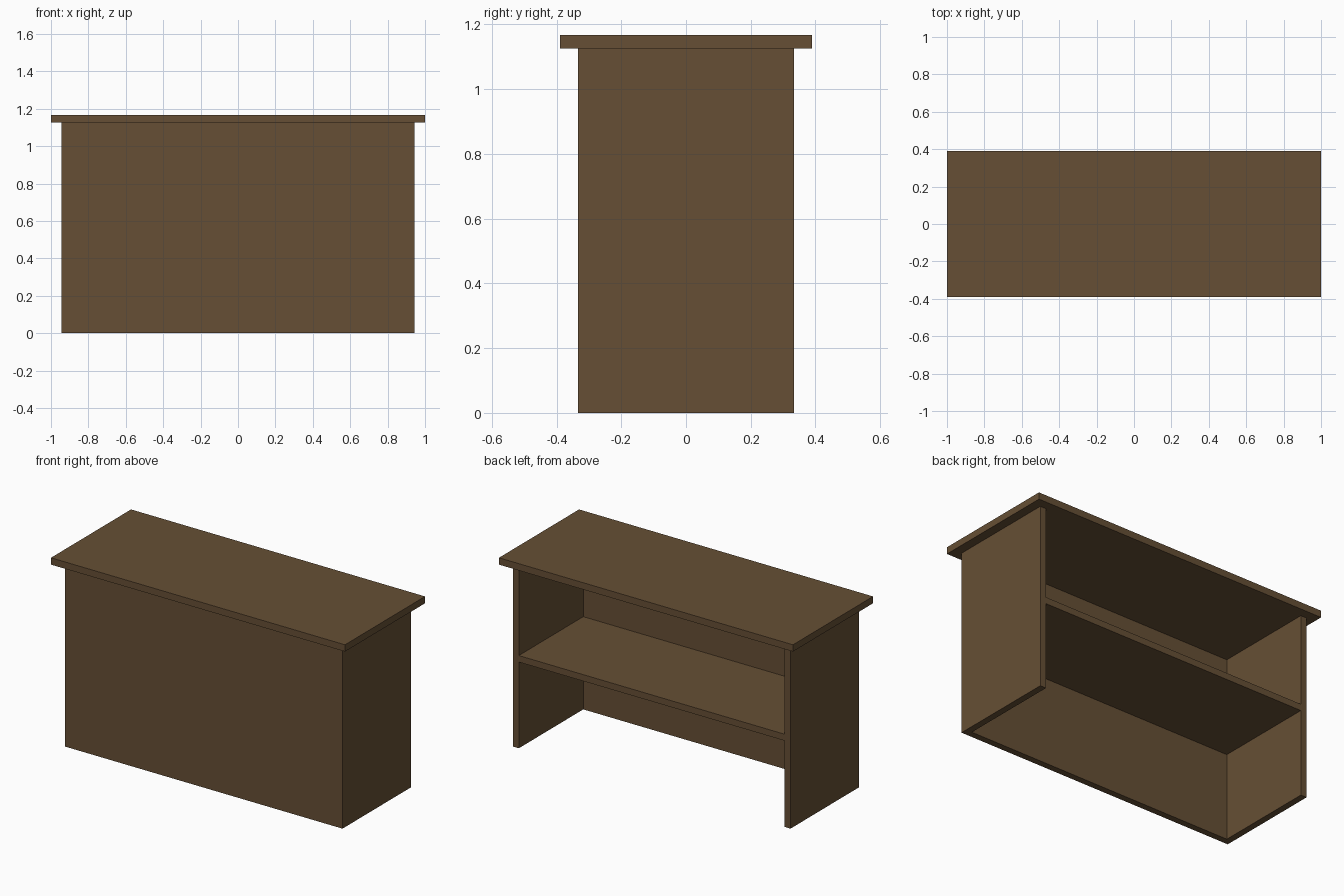
import bpy
import bmesh
from mathutils import Vector

cube = bpy.data.objects.get("Cube")
if cube:
    bpy.data.objects.remove(cube, do_unlink=True)

# Single brown wood colour
wood = bpy.data.materials.new("brown_wood")
wood.use_nodes = True
wood.diffuse_color = (0.133, 0.078, 0.035, 1)
shader = next(n for n in wood.node_tree.nodes if n.type == "BSDF_PRINCIPLED")
shader.inputs["Base Color"].default_value = wood.diffuse_color
shader.inputs["Roughness"].default_value = 0.8


def board(name, low, high):
    """Box-shaped board between two opposite corners."""
    low, high = Vector(low), Vector(high)
    bm = bmesh.new()
    bmesh.ops.create_cube(bm, size=1)
    bmesh.ops.scale(bm, vec=high - low, verts=bm.verts)
    bmesh.ops.translate(bm, vec=(low + high) / 2, verts=bm.verts)
    mesh = bpy.data.meshes.new(name)
    bm.to_mesh(mesh)
    bm.free()
    mesh.materials.append(wood)
    obj = bpy.data.objects.new(name, mesh)
    bpy.context.collection.objects.link(obj)
    return obj


half_w, half_d = 0.944, 0.333    # cabinet body
top_w, top_d = 1.0, 0.389        # overhanging top
body_h, full_h = 1.125, 1.167
t = 0.04                         # board thickness
shelf_z = 0.53
inner_w, inner_y = half_w - t, -half_d + t

# Overhanging counter top
board("counter_top", (-top_w, -top_d, body_h), (top_w, top_d, full_h))

# Closed front, open back
board("front_panel", (-half_w, -half_d, 0), (half_w, inner_y, body_h))

# Side panels
board("left_side_panel", (inner_w, inner_y, 0), (half_w, half_d, body_h))
board("right_side_panel", (-half_w, inner_y, 0), (-inner_w, half_d, body_h))

# Shelf, flush with the open back
board("shelf", (-inner_w, inner_y, shelf_z), (inner_w, half_d, shelf_z + t))
